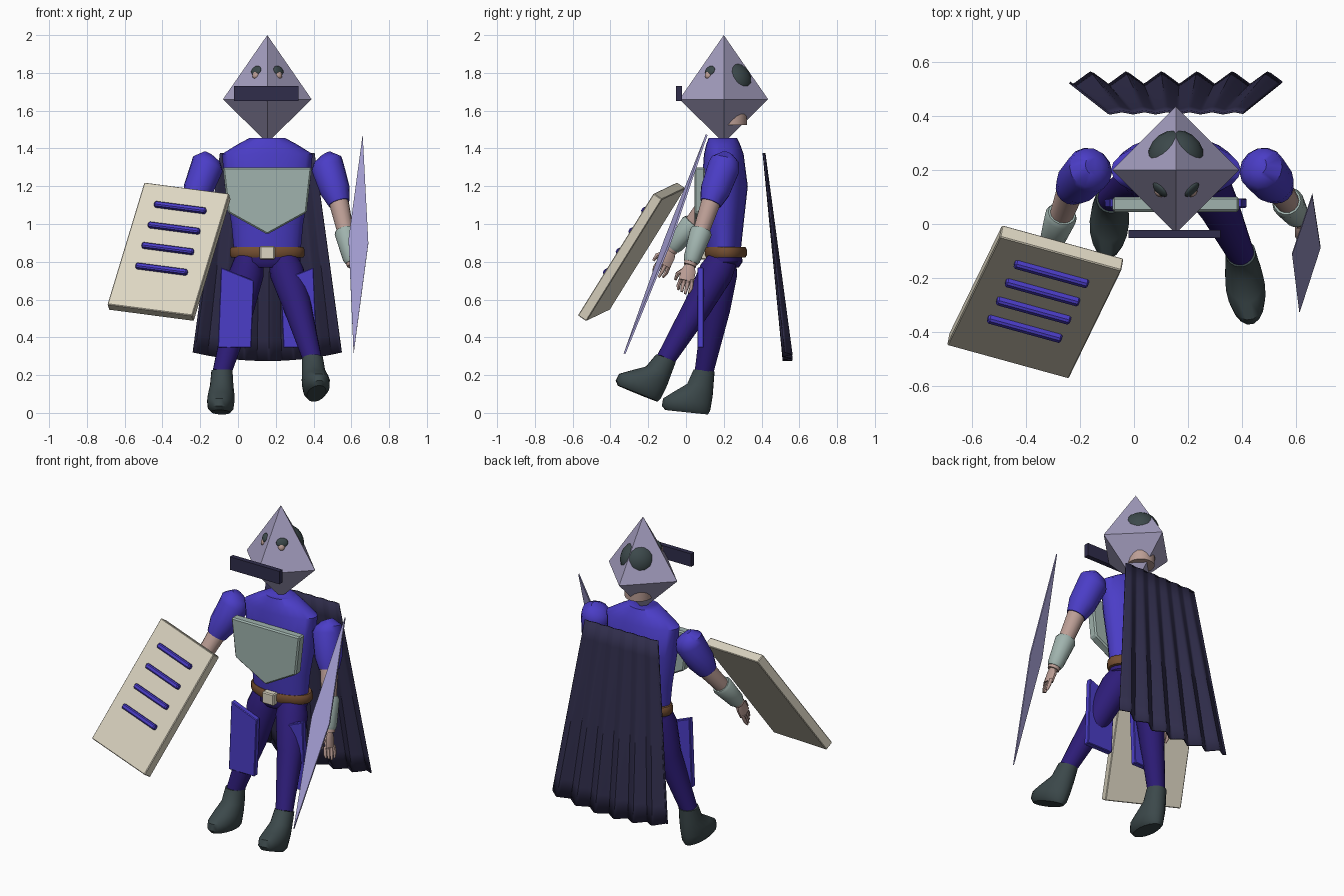
import bpy, bmesh
from math import radians, sin, cos, pi
from mathutils import Vector, Matrix

if "Cube" in bpy.data.objects:
    bpy.data.objects.remove(bpy.data.objects["Cube"])

def material(name, *rgb):
    m = bpy.data.materials.new(name)
    m.use_nodes = True
    m.diffuse_color = (*rgb, 1)
    m.node_tree.nodes["Principled BSDF"].inputs["Base Color"].default_value = (*rgb, 1)
    return m

BLUE = material("tunic blue", .07, .047, .57)
INDIGO = material("trouser indigo", .027, .012, .19)
SKIN = material("skin", .5, .34, .3)
BEIGE = material("shield beige", .72, .67, .54)
STEEL = material("pale steel", .35, .45, .42)
SLATE = material("dark slate", .045, .066, .07)
BROWN = material("belt brown", .17, .075, .03)
LILAC = material("helmet lilac", .37, .34, .52)
BLADE = material("blade lavender", .41, .38, .72)
NAVY = material("cape navy", .029, .026, .07)
CX = .155   # body centre line

def finish(name, bm, mat, smooth=False, matrix=None):
    if matrix:
        bm.transform(matrix)
    bmesh.ops.recalc_face_normals(bm, faces=bm.faces)
    me = bpy.data.meshes.new(name)
    bm.to_mesh(me)
    bm.free()
    me.materials.append(mat)
    if smooth:
        for p in me.polygons:
            p.use_smooth = True
        me.set_sharp_from_angle(angle=radians(45))
    ob = bpy.data.objects.new(name, me)
    bpy.context.collection.objects.link(ob)
    return ob

def tube(name, pts, radii, mat, n=16, matrix=None, level=False):
    """Loft rings along points; a radius is a number or an (rx, ry) pair."""
    bm = bmesh.new()
    pts = [Vector(p) for p in pts]
    rings = []
    for i, p in enumerate(pts):
        t = (pts[min(i + 1, len(pts) - 1)] - pts[max(i - 1, 0)]).normalized()
        if level:
            t = Vector((0, 0, 1))
        v = t.cross(Vector((1, 0, 0))).normalized()
        u = v.cross(t)
        rx, ry = radii[i] if isinstance(radii[i], tuple) else (radii[i],) * 2
        rings.append([bm.verts.new(p + u * rx * cos(2 * pi * k / n) + v * ry * sin(2 * pi * k / n))
                      for k in range(n)])
    for a, b in zip(rings, rings[1:]):
        for k in range(n):
            bm.faces.new((a[k], a[k - 1], b[k - 1], b[k]))
    bm.faces.new(rings[0])
    bm.faces.new(rings[-1])
    return finish(name, bm, mat, True, matrix)

def box(name, centre, size, mat, matrix=None, bevel=0):
    bm = bmesh.new()
    bmesh.ops.create_cube(bm, size=1, matrix=Matrix.Translation(centre) @ Matrix.Diagonal((*size, 1)))
    if bevel:
        bmesh.ops.bevel(bm, geom=bm.edges[:], offset=bevel, segments=1, affect='EDGES')
    return finish(name, bm, mat, False, matrix)

def ball(name, centre, radii, mat, facing=(0, 0, 1)):
    bm = bmesh.new()
    bmesh.ops.create_uvsphere(bm, u_segments=20, v_segments=12, radius=1)
    turn = Vector(facing).to_track_quat('Z', 'Y').to_matrix().to_4x4()
    return finish(name, bm, mat, True, Matrix.Translation(centre) @ turn @ Matrix.Diagonal((*radii, 1)))

def prism(name, outline, depth, mat, bevel=0):
    """Extrude a flat outline of 3D points by a depth vector."""
    bm = bmesh.new()
    f = bm.faces.new([bm.verts.new(p) for p in outline])
    ext = bmesh.ops.extrude_face_region(bm, geom=[f])
    bmesh.ops.translate(bm, verts=[g for g in ext["geom"] if isinstance(g, bmesh.types.BMVert)], vec=depth)
    if bevel:
        bmesh.ops.bevel(bm, geom=bm.edges[:], offset=bevel, segments=1, affect='EDGES')
    return finish(name, bm, mat)

# Helmet: eight-sided diamond with a flat visor bar
bm = bmesh.new()
top, low = bm.verts.new((CX, .2, 2)), bm.verts.new((CX, .2, 1.43))
rim = [bm.verts.new((CX + .235 * x, .2 + .235 * y, 1.66)) for x, y in ((1, 0), (0, 1), (-1, 0), (0, -1))]
for i in range(4):
    bm.faces.new((rim[i - 1], rim[i], top))
    bm.faces.new((rim[i], rim[i - 1], low))
finish("helmet", bm, LILAC)
box("visor", (.15, -.037, 1.69), (.34, .03, .08), NAVY)

# Head inside the helmet, showing through its faces
ball("hair", (CX, .244, 1.752), (.105, .105, .105), SLATE)
tube("face", [(CX, .244, 1.525), (CX, .244, 1.6), (CX, .24, 1.72)], [.078, .08, .08], SKIN, 20)
for s, side in ((1, "left"), (-1, "right")):
    out = (s, -1, .69)
    ball(side + "_brow", (CX + s * .059, .127, 1.812), (.034, .027, .012), SLATE, out)
    ball(side + "_eye", (CX + s * .061, .118, 1.79), (.02, .022, .015), SKIN, out)

# Torso, hips, belt
def stack(name, rows, mat, n=24):
    tube(name, [(CX, y, z) for z, y, _, _ in rows], [(a, b) for _, _, a, b in rows], mat, n, level=True)

stack("torso", [(1.455, .195, .095, .075), (1.42, .197, .16, .09), (1.37, .2, .24, .105),
                (1.2, .205, .225, .122), (1, .2, .19, .105), (.86, .2, .177, .09)], BLUE)
stack("hips", [(.87, .2, .175, .09), (.8, .2, .175, .1), (.77, .2, .13, .08)], INDIGO)
stack("belt", [(.822, .21, .19, .105), (.835, .21, .198, .112), (.865, .21, .198, .112), (.878, .21, .19, .105)], BROWN)
box("buckle", (CX, .095, .847), (.08, .05, .072), BEIGE, bevel=.006)

# Breastplate and hanging thigh panels
prism("breastplate", [(CX + x, .045, z) for x, z in
      ((-.235, 1.3), (.235, 1.3), (.208, 1.06), (0, .945), (-.208, 1.06))], (0, .055, 0), STEEL, .008)
for s, side in ((1, "left"), (-1, "right")):
    prism(side + "_thigh_panel", [(CX + s * x, .06, z) for x, z in
          ((.245, .77), (.07, .7), (.085, .345), (.262, .345))], (0, .035, 0), BLUE, .004)

# Legs and boots
def leg(side, hip, knee, ankle, pitch, yaw):
    tube(side + "_leg", [hip, Vector(hip).lerp(Vector(knee), .3), knee, ankle],
         [.075, .092, .075, .05], INDIGO, 18)
    rows = [(0, -.07, .05, .115), (.02, -.075, .068, .13), (.06, -.072, .073, .13), (.1, -.045, .07, .105),
            (.15, -.012, .062, .07), (.23, 0, .056, .056)]
    place = (Matrix.Translation(ankle) @ Matrix.Rotation(radians(yaw), 4, 'Z')
             @ Matrix.Rotation(radians(-pitch), 4, 'X') @ Matrix.Translation((0, 0, -.22)))
    tube(side + "_boot", [(0, y, z) for z, y, _, _ in rows], [(a, b) for _, _, a, b in rows],
         SLATE, 18, place, True)

leg("left", (.235, .2, .82), (.315, .06, .56), (.395, -.11, .28), 22, 8)
leg("right", (.06, .19, .82), (.01, .16, .55), (-.085, .095, .215), 6, -4)

# Arms: sleeve, forearm, bracer and a five-fingered hand
def arm(side, s, shoulder, elbow, wrist, tip):
    sh, el, wr, tp = map(Vector, (shoulder, elbow, wrist, tip))
    tube(side + "_sleeve", [sh + Vector((-s * .015, .015, .065)), sh + Vector((0, .008, .04)), sh,
                            sh.lerp(el, .65), el], [.035, .075, .087, .08, .058], BLUE, 14)
    tube(side + "_forearm", [sh.lerp(el, .8), el, wr], [.05, .052, .034], SKIN, 14)
    a, b = el.lerp(wr, .42), el.lerp(wr, .95)
    tube(side + "_bracer", [a, a.lerp(b, .1), a.lerp(b, .9), b], [.052, .06, .046, .038], STEEL, 14)
    d = (tp - wr).normalized()
    across = Vector((.25 * s, 1, 0)) - d * d.dot(Vector((.25 * s, 1, 0)))
    across.normalize()
    palm = wr + d * .085
    tube(side + "_palm", [wr, wr + d * .03, palm], [(.022, .026), (.02, .04), (.016, .042)], SKIN, 10)
    for k in range(4):
        root = palm - d * .01 + across * (.03 - .02 * k)
        tube(f"{side}_finger_{k + 1}", [root, root + d * .045 + across * (.006 - .004 * k),
             root + d * (.082 - .008 * abs(k - 1))], [.011, .01, .006], SKIN, 8)
    root = wr + d * .03 - across * .025
    tube(side + "_thumb", [root, root - across * .03 + d * .025, root - across * .035 + d * .06],
         [.014, .012, .007], SKIN, 8)

arm("left", 1, (.475, .2, 1.3), (.535, .13, 1.11), (.61, .02, .78), (.65, -.02, .61))
arm("right", -1, (-.165, .2, 1.3), (-.235, .125, 1.12), (-.31, -.08, .86), (-.33, -.17, .69))

# Thin diamond blade beside the left hand
prism("blade", [(.66, .105, 1.475), (.69, -.09, .9), (.612, -.33, .315), (.585, -.115, .92)],
      (0, .009, -.004), BLADE)

# Tilted slab shield with four raised bars
w = Vector((.956, -.263, -.126)).normalized()
l = Vector((-.244, -.512, -.823))
l = (l - w * l.dot(w)).normalized()
n = w.cross(l)
frame = Matrix.Translation((-.365, -.288, .853)) @ Matrix((w, l, n)).transposed().to_4x4()
box("shield", (0, 0, 0), (.47, .785, .055), BEIGE, frame, .004)
for k in range(4):
    box(f"shield_bar_{k + 1}", (0, -.26 + .132 * k, -.035), (.285, .03, .034), BLUE, frame, .007)

# Pleated cape flaring towards the hem
bm = bmesh.new()
cols, rows = 72, 10
grid = []
for j in range(rows + 1):
    t = j / rows
    line = []
    for i in range(cols + 1):
        u = 2 * i / cols - 1
        wave = abs((i / 12 + .4) % 1 * 2 - 1) * 2 - 1
        z = 1.375 - t * (1.1 - .045 * u * u)
        y = .413 + .125 * t + (.004 + .02 * t) * wave
        line.append(bm.verts.new((CX + u * (.25 + .143 * t), y, z)))
    grid.append(line)
for a, b in zip(grid, grid[1:]):
    for i in range(cols):
        bm.faces.new((a[i], a[i + 1], b[i + 1], b[i]))
cape = finish("cape", bm, NAVY, True)
thick = cape.modifiers.new("thickness", 'SOLIDIFY')
thick.thickness = .008
thick.offset = 0
